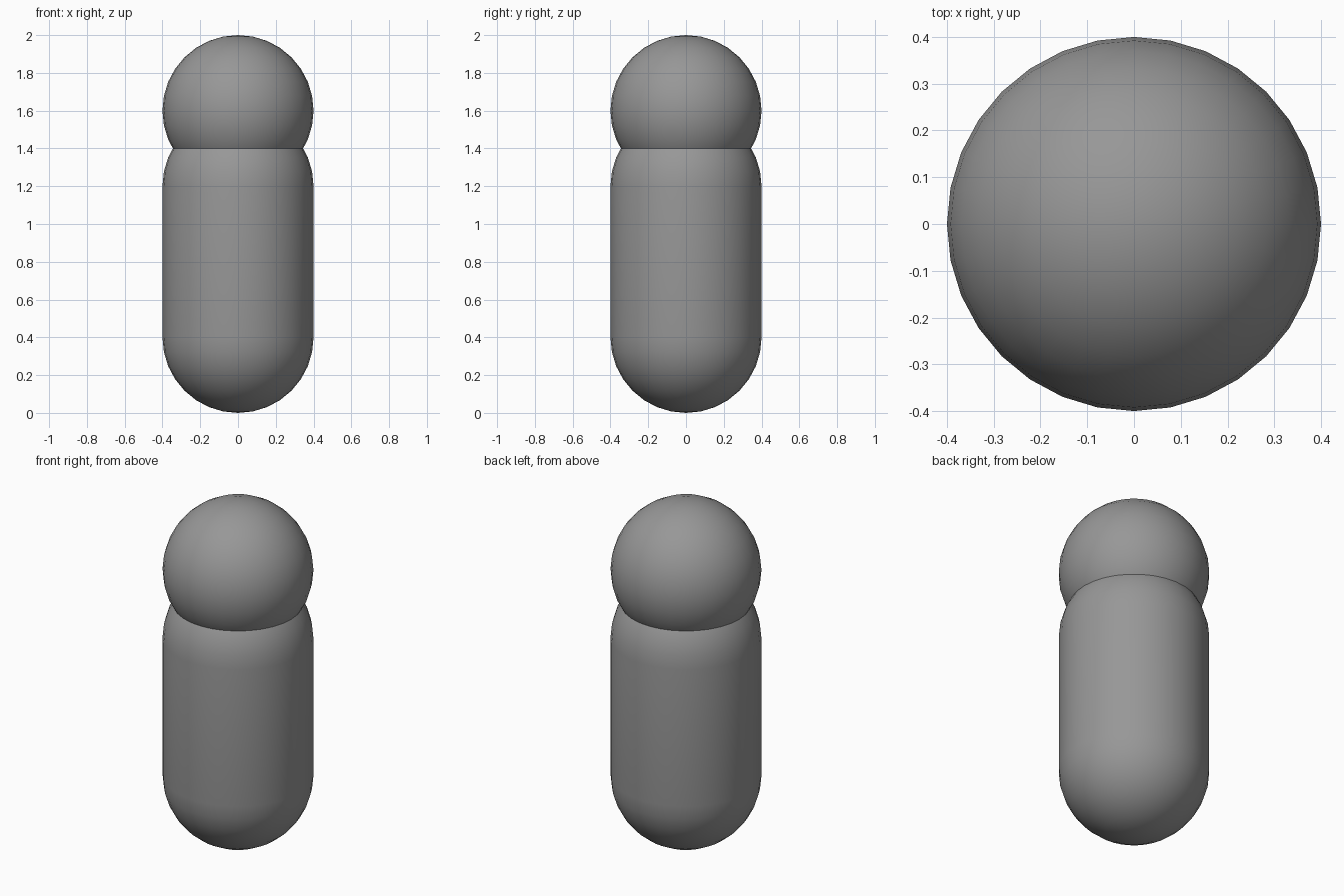
import bpy, bmesh, math

if "Cube" in bpy.data.objects:
    bpy.data.objects.remove(bpy.data.objects["Cube"])

R = 0.4        # shared radius
SIDES = 32
ARC = 8        # segments per quarter circle

# Dark grey finish shared by both parts
grey = bpy.data.materials.new("dark_grey")
grey.diffuse_color = (0.31, 0.31, 0.31, 1)
grey.use_nodes = True
grey.node_tree.nodes["Principled BSDF"].inputs["Base Color"].default_value = grey.diffuse_color


def lathe(name, profile):
    """Revolve an (r, z) profile around the z axis, smooth shaded."""
    bm = bmesh.new()
    verts = [bm.verts.new((r, 0, z)) for r, z in profile]
    edges = [bm.edges.new(pair) for pair in zip(verts, verts[1:])]
    bmesh.ops.spin(bm, geom=verts + edges, cent=(0, 0, 0), axis=(0, 0, 1),
                   angle=math.tau, steps=SIDES)
    bmesh.ops.remove_doubles(bm, verts=bm.verts[:], dist=1e-4)
    bmesh.ops.recalc_face_normals(bm, faces=bm.faces[:])
    for face in bm.faces:
        face.smooth = True
    mesh = bpy.data.meshes.new(name)
    bm.to_mesh(mesh)
    bm.free()
    mesh.materials.append(grey)
    obj = bpy.data.objects.new(name, mesh)
    bpy.context.collection.objects.link(obj)
    return obj


def arc(z, start, end, steps):
    """Points of a circle arc centred on the axis at height z."""
    angles = [math.radians(start + (end - start) * i / steps) for i in range(steps + 1)]
    return [(R * math.cos(a), z + R * math.sin(a)) for a in angles]


# Body: capsule made of two half domes joined by a straight wall
lathe("body", arc(R, -90, 0, ARC) + arc(1.2, 0, 90, ARC))

# Head: full ball sunk into the top of the body
lathe("head", arc(1.6, -90, 90, 2 * ARC))
